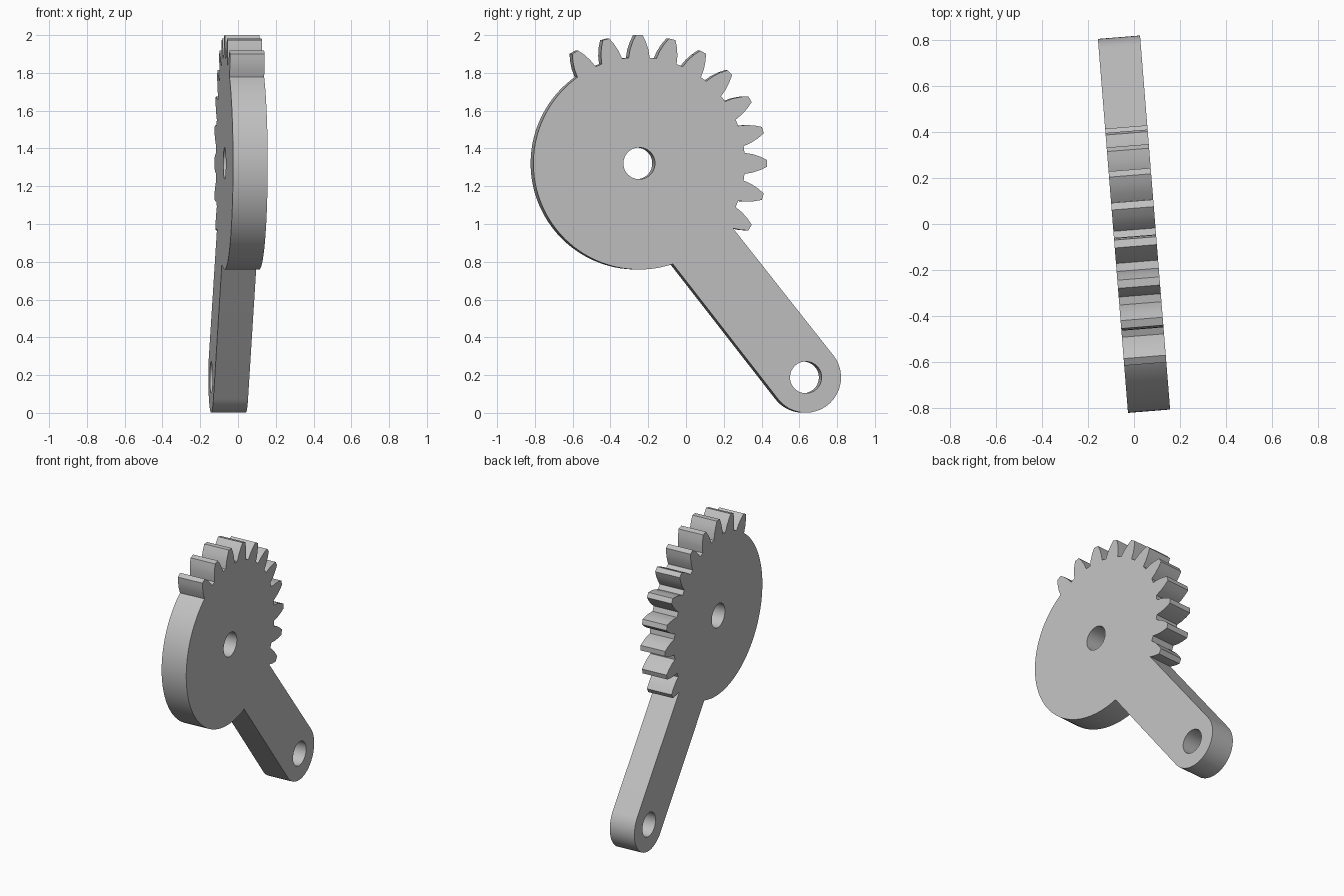
import bpy
import bmesh
import math
from mathutils import Matrix, Vector

cube = bpy.data.objects.get("Cube")
if cube:
    bpy.data.objects.remove(cube, do_unlink=True)

HUB = Vector((-0.256, 1.321))      # gear centre in the plate's own plane
PIVOT = Vector((0.629, 0.188))     # centre of the arm's rounded end
ROOT_R, ARM_R, HOLE_R = 0.562, 0.187, 0.084
THICKNESS = 0.184
TILT = math.radians(4.6)           # turn of the plate about the vertical
FLANK = [(0.562, 5.7), (0.605, 4.6), (0.645, 3.1), (0.68, 1.5)]  # radius, half angle


def polar(centre, radius, degrees):
    a = math.radians(degrees)
    return centre + radius * Vector((math.cos(a), math.sin(a)))


def arc(centre, radius, start, end, steps):
    return [polar(centre, radius, start + (end - start) * i / steps)
            for i in range(steps + 1)]


# Outline: eleven teeth, plain rim, then the arm with its rounded end
outline = []
for angle in range(-30, 121, 15):
    rising = FLANK[1:] if angle == -30 else FLANK   # first tooth grows out of the arm
    outline += [polar(HUB, r, angle - half) for r, half in rising]
    outline += [polar(HUB, r, angle + half) for r, half in reversed(FLANK)]

axis = PIVOT - HUB
arm_angle = math.degrees(math.atan2(axis.y, axis.x))
joint = math.degrees(math.asin(ARM_R / ROOT_R))
outline += arc(HUB, ROOT_R, 128, 360 + arm_angle - joint, 54)
outline += arc(PIVOT, ARM_R, arm_angle - 90, arm_angle + 90, 32)

# Filled flat curve with two holes, extruded to the plate thickness
curve = bpy.data.curves.new("sector_gear_arm", "CURVE")
curve.dimensions = "2D"
curve.fill_mode = "BOTH"
curve.extrude = THICKNESS / 2
for loop in (outline,
             arc(HUB, HOLE_R, 0, 360, 48)[:-1],
             arc(PIVOT, HOLE_R, 0, 360, 48)[:-1]):
    spline = curve.splines.new("POLY")
    spline.points.add(len(loop) - 1)
    for point, p in zip(spline.points, loop):
        point.co = (p.x, p.y, 0, 1)
    spline.use_cyclic_u = True

gear = bpy.data.objects.new("sector_gear_arm", curve)
bpy.context.collection.objects.link(gear)
bpy.ops.object.select_all(action="DESELECT")
gear.select_set(True)
bpy.context.view_layer.objects.active = gear
bpy.ops.object.convert(target="MESH")
gear = bpy.context.object

# Stand the plate upright and weld the caps to the walls
s, c = math.sin(TILT), math.cos(TILT)
upright = Matrix(((-s, 0, c, 0), (c, 0, s, 0), (0, 1, 0, 0), (0, 0, 0, 1)))
bm = bmesh.new()
bm.from_mesh(gear.data)
bmesh.ops.remove_doubles(bm, verts=bm.verts, dist=0.0001)
bmesh.ops.transform(bm, matrix=upright, verts=bm.verts)
bmesh.ops.recalc_face_normals(bm, faces=bm.faces)
bm.to_mesh(gear.data)
bm.free()

# Single plain grey
grey = bpy.data.materials.new("plain grey")
grey.use_nodes = True
colour = (0.53, 0.53, 0.53, 1)
grey.diffuse_color = colour
grey.node_tree.nodes["Principled BSDF"].inputs["Base Color"].default_value = colour
gear.data.materials.clear()
gear.data.materials.append(grey)
bpy.ops.object.shade_smooth_by_angle(angle=math.radians(25))
